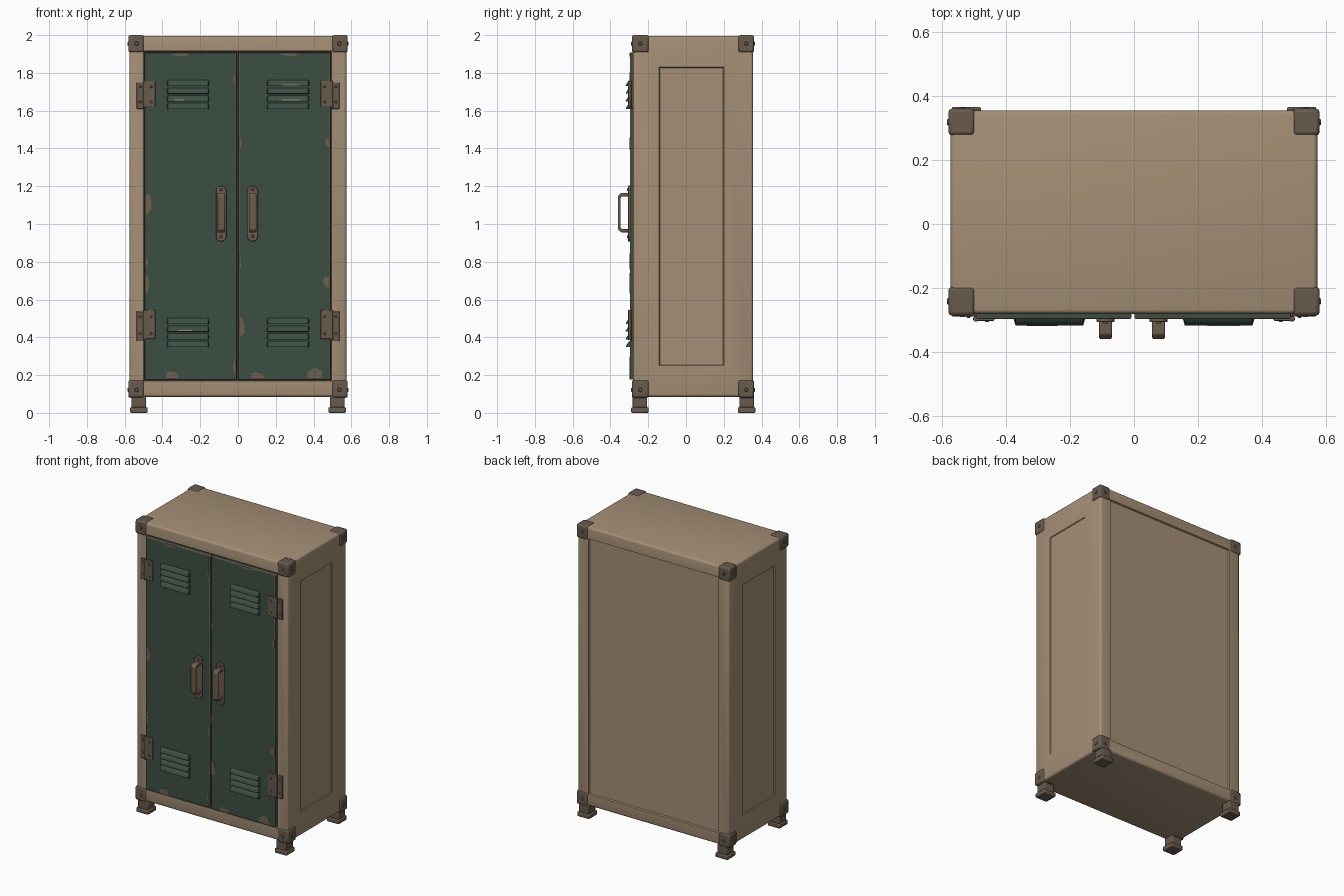
import bpy, bmesh, math, random
from mathutils import Vector, Matrix

random.seed(4)
if "Cube" in bpy.data.objects:
    bpy.data.objects.remove(bpy.data.objects["Cube"])


def material(name, rgb):
    m = bpy.data.materials.new(name)
    m.use_nodes = True
    m.diffuse_color = (*rgb, 1)
    m.node_tree.nodes["Principled BSDF"].inputs["Base Color"].default_value = (*rgb, 1)
    return m


TAN = material("tan paint", (0.375, 0.275, 0.180))
GREEN = material("dark green paint", (0.046, 0.078, 0.056))
STEEL = material("brown steel", (0.135, 0.103, 0.073))
BRONZE = material("handle bronze", (0.155, 0.108, 0.078))
CHIP = material("worn metal", (0.150, 0.115, 0.082))
GAP = material("door gap", (0.045, 0.035, 0.027))
WORN = material("worn edge", (0.33, 0.25, 0.16))

DOOR_Y = -0.297
FRONT, BACK = -0.281, 0.355


def finish(name, bm, mats, bevel=0, segments=2, bevel_mat=-1):
    bmesh.ops.recalc_face_normals(bm, faces=bm.faces[:])
    mesh = bpy.data.meshes.new(name)
    bm.to_mesh(mesh)
    bm.free()
    for m in mats:
        mesh.materials.append(m)
    obj = bpy.data.objects.new(name, mesh)
    bpy.context.collection.objects.link(obj)
    if bevel:
        mod = obj.modifiers.new("bevel", "BEVEL")
        mod.width, mod.segments, mod.material = bevel, segments, bevel_mat
        mod.limit_method = "ANGLE"
    bpy.ops.object.select_all(action="DESELECT")
    obj.select_set(True)
    bpy.context.view_layer.objects.active = obj
    bpy.ops.object.shade_smooth_by_angle(angle=math.radians(35))
    return obj


def box_mesh(lo, hi):
    bm = bmesh.new()
    lo, hi = Vector(lo), Vector(hi)
    bmesh.ops.create_cube(bm, size=1)
    bmesh.ops.scale(bm, vec=hi - lo, verts=bm.verts[:])
    bmesh.ops.translate(bm, vec=(lo + hi) / 2, verts=bm.verts[:])
    return bm


def box(name, lo, hi, mats, **kw):
    return finish(name, box_mesh(lo, hi), mats, **kw)


def prism(name, points, depth, mats, **kw):
    bm = bmesh.new()
    face = bm.faces.new([bm.verts.new(p) for p in points])
    new = bmesh.ops.extrude_face_region(bm, geom=[face])["geom"]
    bmesh.ops.translate(bm, vec=depth, verts=[v for v in new if isinstance(v, bmesh.types.BMVert)])
    return finish(name, bm, mats, **kw)


def bolt(name, centre, axis, radius, height, mat):
    bm = bmesh.new()
    turn = Vector((0, 0, 1)).rotation_difference(Vector(axis)).to_matrix().to_4x4()
    bmesh.ops.create_cone(bm, cap_ends=True, segments=10, radius1=radius, radius2=radius * 0.65,
                          depth=height, matrix=Matrix.Translation(centre) @ turn)
    return finish(name, bm, [mat])


# Cabinet body: rounded box with recessed front, back and side panels
bm = box_mesh((-0.574, FRONT, 0.085), (0.574, BACK, 1.996))
bmesh.ops.bevel(bm, geom=bm.edges[:], offset=0.014, segments=3, profile=0.5, affect="EDGES")
bm.normal_update()


def recess(normal, lo, hi, depth, mat_index=0):
    normal = Vector(normal)
    face = max((f for f in bm.faces if f.normal.dot(normal) > 0.99), key=lambda f: f.calc_area())
    axis = 0 if normal.x else 1
    side = 1 - axis
    mid = face.calc_center_median()
    for step, shrink in ((0, 0), (depth, 0.004)):
        bmesh.ops.inset_region(bm, faces=[face], thickness=0.01)
        for v in face.verts:
            v.co[side] = lo[0] + shrink if v.co[side] < mid[side] else hi[0] - shrink
            v.co.z = lo[1] + shrink if v.co.z < mid.z else hi[1] - shrink
            v.co[axis] = mid[axis] - normal[axis] * step
    face.material_index = mat_index


recess((0, -1, 0), (-0.501, 0.168), (0.496, 1.917), 0.014, 1)
recess((0, 1, 0), (-0.49, 0.165), (0.49, 1.918), 0.010)
for s in (-1, 1):
    recess((s, 0, 0), (-0.142, 0.25), (0.2, 1.83), 0.005)
finish("cabinet_body", bm, [TAN, GAP])

# Doors with worn edges
DOORS = {"right": (-0.494, -0.008), "left": (0.002, 0.490)}
DOOR_Z = (0.176, 1.909)
for side, (x0, x1) in DOORS.items():
    box(side + "_door", (x0, DOOR_Y, DOOR_Z[0]), (x1, -0.266, DOOR_Z[1]), [GREEN, CHIP],
        bevel=0.005, bevel_mat=1)

# Paint chips: thin irregular plates clipped to the door (x, z, half width, half height)
CHIPS = {
    "right": [(-0.48, 1.11, .026, .06), (-0.345, 0.195, .036, .028), (-0.31, 1.9, .045, .013),
              (-0.485, 0.68, .014, .05), (-0.487, 0.8, .012, .022), (-0.012, 0.25, .014, .05),
              (-0.012, 0.7, .008, .04), (-0.012, 1.77, .012, .03)],
    "left": [(0.012, 0.455, .026, .06), (0.1, 0.192, .042, .022), (0.41, 0.205, .045, .034),
             (0.475, 0.69, .024, .034), (0.48, 1.435, .016, .025), (0.006, 1.43, .014, .035),
             (0.27, 1.9, .045, .011), (0.006, 0.8, .01, .04)],
}
for side, spots in CHIPS.items():
    x0, x1 = DOORS[side]
    for cx, cz, w, h in spots:
        points = []
        for i in range(11):
            a, r = math.tau * i / 11, random.uniform(0.75, 1.15)
            points.append((min(max(cx + w * r * math.cos(a), x0 + .003), x1 - .003), DOOR_Y - 0.001,
                           min(max(cz + h * r * math.sin(a), DOOR_Z[0] + .003), DOOR_Z[1] - .003)))
        prism(side + "_door_paint_chip", points, (0, 0.003, 0), [CHIP])

# Louvres: four hooded slats in each group
for cx in (-0.265, 0.265):
    for base in (0.348, 1.608):
        for i in range(4):
            z = base + 0.0405 * i
            bm = bmesh.new()
            for sx in (-1, 1):
                for w, y, dz in ((.113, DOOR_Y + .004, 0), (.110, DOOR_Y + .004, .034),
                                 (.106, -0.318, .001), (.106, -0.318, .006), (.106, -0.304, .029)):
                    bm.verts.new((cx + sx * w, y, z + dz))
            bmesh.ops.convex_hull(bm, input=bm.verts[:])
            bmesh.ops.dissolve_limit(bm, angle_limit=0.02, verts=bm.verts[:], edges=bm.edges[:])
            finish("louvre_slat", bm, [GREEN])

# Scuffed lips on a few slats
for x, z, w in ((-0.31, 1.653, .05), (0.28, 1.734, .09), (0.28, 1.653, .1), (-0.28, 0.433, .08)):
    box("slat_scuff", (x - w / 2, -0.3195, z), (x + w / 2, -0.3165, z + .005), [WORN])

# Handles: rounded back plate, screws and a bent grip
for side, cx in (("right", -0.089), ("left", 0.077)):
    plate = []
    for zc, start in ((1.175, 0), (0.935, math.pi)):
        for i in range(7):
            a = start + math.pi * i / 6
            plate.append((cx + 0.028 * math.cos(a), DOOR_Y + .002, zc + 0.028 * math.sin(a)))
    prism(side + "_handle_plate", plate, (0, -0.012, 0), [BRONZE], bevel=0.003)
    zm, outline = 1.06, []
    half = [(-0.302, .104), (-0.345, .104), (-0.360, .088)]
    inner = [(-0.346, .080), (-0.340, .086), (-0.302, .086)]
    outline = [(y, zm + d) for y, d in half] + [(y, zm - d) for y, d in reversed(half)]
    outline += [(y, zm - d) for y, d in reversed(inner)] + [(y, zm + d) for y, d in inner]
    prism(side + "_handle_grip", [(cx - 0.02, y, z) for y, z in outline], (0.04, 0, 0),
          [BRONZE], bevel=0.005)
    for z in (0.933, 1.182):
        bolt(side + "_handle_screw", (cx, -0.308, z), (0, -1, 0), 0.010, 0.008, BRONZE)

# Hinges: door leaf, frame leaf, knuckle and screws
for s in (-1, 1):
    for z0, z1 in ((0.385, 0.545), (1.615, 1.758)):
        def span(a, b):
            return min(s * a, s * b), max(s * a, s * b)
        a, b = span(0.437, 0.494)
        box("hinge_door_leaf", (a, -0.303, z0 + .006), (b, -0.290, z1), [STEEL], bevel=0.003)
        a, b = span(0.494, 0.537)
        box("hinge_frame_leaf", (a, -0.290, z0 - .005), (b, -0.275, z1 - .008), [STEEL], bevel=0.003)
        bm = bmesh.new()
        bmesh.ops.create_cone(bm, cap_ends=True, segments=12, radius1=.009, radius2=.009,
                              depth=z1 - z0, matrix=Matrix.Translation((s * .495, -0.297, (z0 + z1) / 2)))
        finish("hinge_knuckle", bm, [STEEL], bevel=0.002)
        for t in (0.22, 0.78):
            z = z0 + (z1 - z0) * t
            bolt("hinge_screw", (s * 0.460, -0.304, z), (0, -1, 0), .008, .006, STEEL)
            bolt("hinge_screw", (s * 0.518, -0.291, z), (0, -1, 0), .008, .006, STEEL)

# Corner brackets with bolts, and stepped feet
for sx in (-1, 1):
    for name, outer, inner in (("front", -0.287, -0.197), ("back", 0.361, 0.277)):
        sy = -1 if outer < 0 else 1
        xs = sorted((sx * 0.498, sx * 0.581))
        ys = sorted((outer, inner))
        for z0, z1, zb in ((0.080, 0.174, 0.122), (1.908, 2.0, 1.955)):
            box(name + "_corner_bracket", (xs[0], ys[0], z0), (xs[1], ys[1], z1), [STEEL],
                bevel=0.011)
            bolt("bracket_bolt", (sx * 0.537, outer, zb), (0, sy, 0), .013, .008, STEEL)
            bolt("bracket_bolt", (sx * 0.581, (outer + inner) / 2, zb), (sx, 0, 0), .013, .008, STEEL)
        cx, cy = sx * 0.525, (outer + inner) / 2 + sy * 0.002
        for part, w, z0, z1 in (("neck", .038, .026, .09), ("pad", .046, 0, .030)):
            box(name + "_foot_" + part, (cx - w, cy - w, z0), (cx + w, cy + w, z1), [STEEL],
                bevel=0.006)
